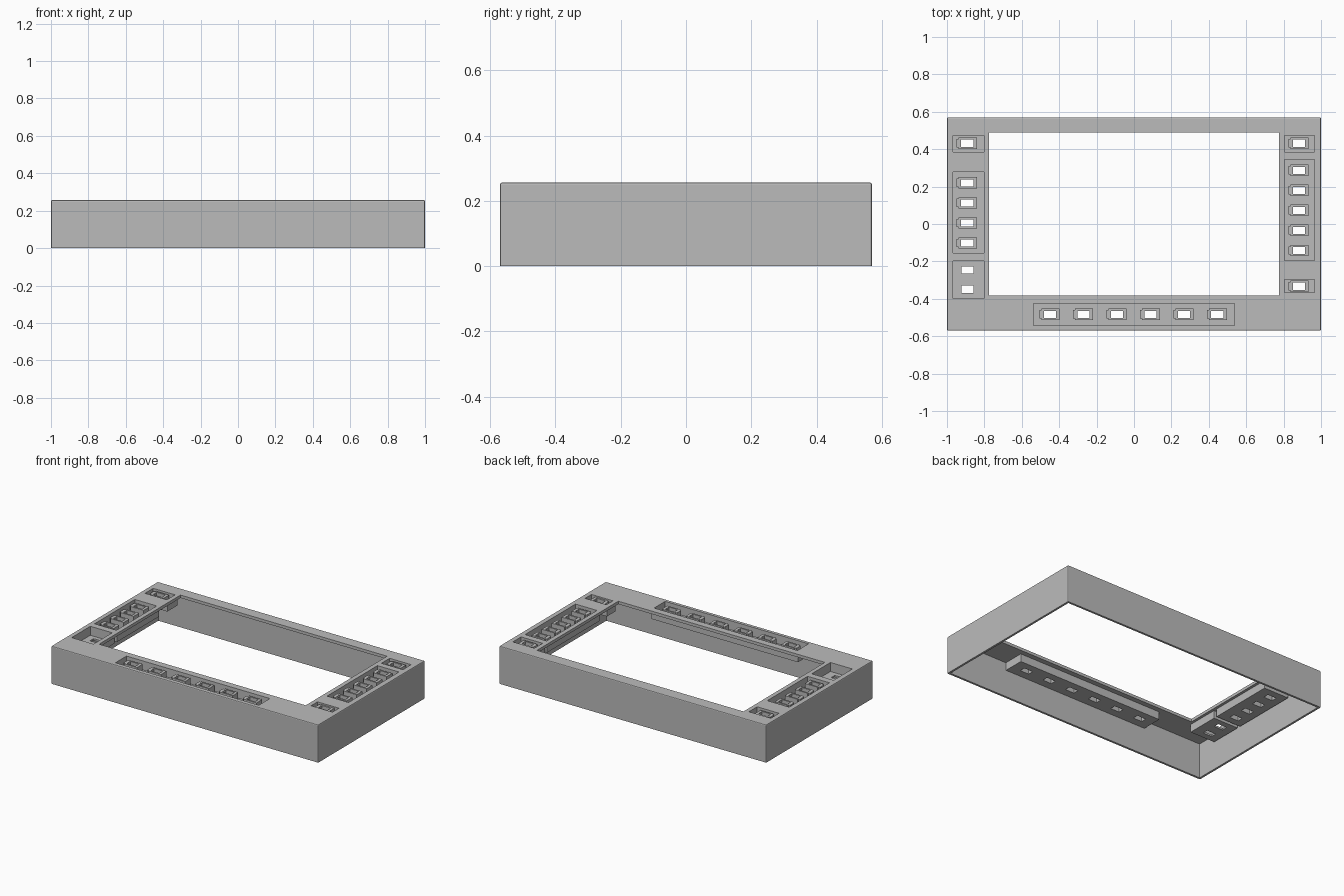
import bpy, bmesh
from mathutils import Vector

if "Cube" in bpy.data.objects:
    bpy.data.objects.remove(bpy.data.objects["Cube"])

TOP, PLATE, WALL = 0.256, 0.02, 0.014
FLOOR_TOP, FLOOR_BOTTOM = 0.195, 0.183
BEZEL_TOP = 0.249

grey = bpy.data.materials.new("Plain Grey")
grey.use_nodes = True
grey.diffuse_color = (0.5, 0.5, 0.5, 1)
grey.node_tree.nodes["Principled BSDF"].inputs["Base Color"].default_value = (0.5, 0.5, 0.5, 1)


def boxes(name, items):
    """One object made of boxes, each given as x0, x1, y0, y1, z0, z1."""
    bm = bmesh.new()
    for x0, x1, y0, y1, z0, z1 in items:
        verts = bmesh.ops.create_cube(bm, size=1)["verts"]
        for v in verts:
            v.co = Vector((x1 if v.co.x > 0 else x0,
                           y1 if v.co.y > 0 else y0,
                           z1 if v.co.z > 0 else z0))
    mesh = bpy.data.meshes.new(name)
    bm.to_mesh(mesh)
    bm.free()
    mesh.materials.append(grey)
    obj = bpy.data.objects.new(name, mesh)
    bpy.context.collection.objects.link(obj)
    return obj


def combine(target, items, operation):
    """Cut or join boxes with the target, then drop the helper."""
    helper = boxes("helper", items)
    helper.hide_render = True
    mod = target.modifiers.new("bool", "BOOLEAN")
    mod.operation, mod.solver, mod.object = operation, "EXACT", helper
    bpy.context.view_layer.objects.active = target
    bpy.ops.object.modifier_apply(modifier=mod.name)
    bpy.data.objects.remove(helper)


# Recessed button trays: x0, x1, y0, y1
LEFT, RIGHT = (-0.967, -0.803), (0.804, 0.965)
trays = [
    (*LEFT, 0.386, 0.474), (*LEFT, -0.154, 0.277), (*LEFT, -0.399, -0.199),
    (*RIGHT, 0.386, 0.474), (*RIGHT, -0.196, 0.344), (*RIGHT, -0.367, -0.298),
    (-0.537, 0.537, -0.544, -0.426),
]

# Button positions
buttons = [(-0.892, 0.432), (0.882, 0.432), (0.882, -0.333)]
buttons += [(-0.892, 0.22 - 0.107 * i) for i in range(4)]
buttons += [(0.882, 0.287 - 0.107 * i) for i in range(5)]
buttons += [(-0.449 + 0.179 * i, -0.483) for i in range(6)]
plain_slots = [(-0.89, -0.246), (-0.89, -0.349)]

# Outer housing with softened top and corner edges
housing = boxes("housing", [(-1, 1, -0.57, 0.57, 0, TOP)])
bm = bmesh.new()
bm.from_mesh(housing.data)
edges = [e for e in bm.edges if max(v.co.z for v in e.verts) > 0.1]
bmesh.ops.bevel(bm, geom=edges, offset=0.006, segments=2, profile=0.5, affect="EDGES")
bm.to_mesh(housing.data)
bm.free()

# Hollow underside
combine(housing, [(-1 + WALL, 1 - WALL, -0.57 + WALL, 0.57 - WALL, -0.1, TOP - PLATE)],
        "DIFFERENCE")

# Tray bodies hanging under the top plate
rim = 0.011
combine(housing, [(a - rim, b + rim, c - rim, d + rim, FLOOR_BOTTOM, TOP - PLATE / 2)
                  for a, b, c, d in trays], "UNION")

# Screen opening and tray recesses
combine(housing, [(-0.774, 0.774, -0.381, 0.49, 0.1, 0.4)]
        + [(*t, FLOOR_TOP, 0.4) for t in trays], "DIFFERENCE")

# Through slots in the tray floors
combine(housing, [(x - 0.033, x + 0.033, y - 0.019, y + 0.019, 0.1, 0.4)
                  for x, y in buttons + plain_slots], "DIFFERENCE")

# Button bezels, each with a small tab on its right side
for i, (x, y) in enumerate(buttons):
    bezel = boxes(f"button_bezel_{i + 1}",
                  [(x - 0.045, x + 0.052, y - 0.03, y + 0.03, FLOOR_TOP, BEZEL_TOP)])
    combine(bezel, [(x - 0.056, x - 0.04, y - 0.022, y + 0.022, FLOOR_TOP, BEZEL_TOP)], "UNION")
    combine(bezel, [(x - 0.033, x + 0.033, y - 0.019, y + 0.019, 0.1, 0.4)], "DIFFERENCE")
